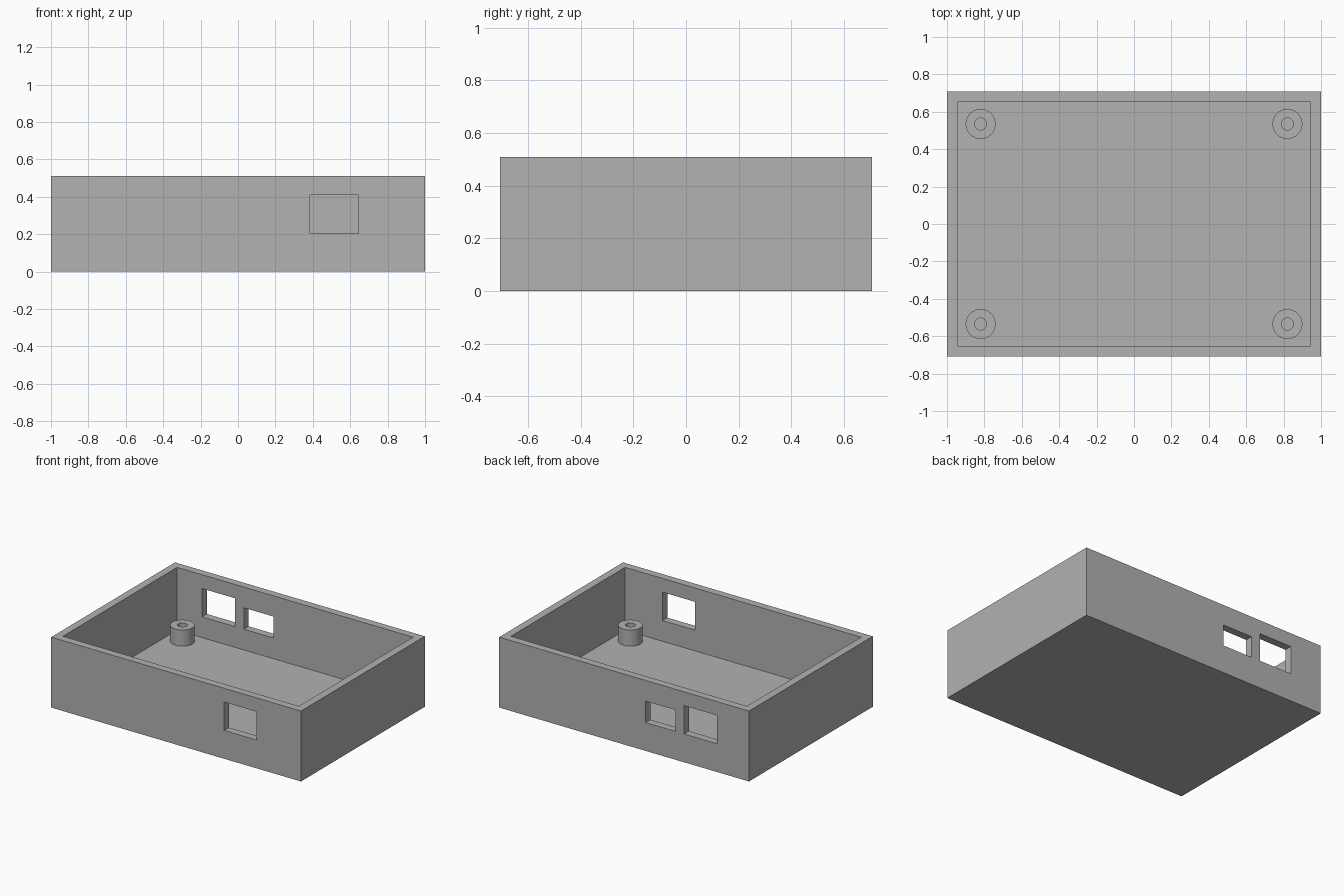
import bpy
import bmesh

cube = bpy.data.objects.get("Cube")
if cube:
    bpy.data.objects.remove(cube, do_unlink=True)

HALF_X, HALF_Y, HEIGHT = 1.0, 0.708, 0.51
WALL = 0.055
POST_X, POST_Y, POST_TOP = 0.82, 0.535, 0.172
POST_R, HOLE_R = 0.08, 0.032

grey = bpy.data.materials.new("plain grey")
grey.use_nodes = True
grey.diffuse_color = (0.445, 0.445, 0.445, 1)
grey.node_tree.nodes["Principled BSDF"].inputs["Base Color"].default_value = grey.diffuse_color


def make_object(name, bm):
    bmesh.ops.recalc_face_normals(bm, faces=bm.faces)
    mesh = bpy.data.meshes.new(name)
    bm.to_mesh(mesh)
    bm.free()
    mesh.materials.append(grey)
    obj = bpy.data.objects.new(name, mesh)
    bpy.context.collection.objects.link(obj)
    return obj


def make_box(name, x, y, z):
    """Box from (low, high) ranges on each axis."""
    bm = bmesh.new()
    bmesh.ops.create_cube(bm, size=1)
    for v in bm.verts:
        v.co = [r[0] if c < 0 else r[1] for c, r in zip(v.co, (x, y, z))]
    return make_object(name, bm)


def cut(target, cutter):
    cutter.hide_render = True
    mod = target.modifiers.new(cutter.name, "BOOLEAN")
    mod.operation = "DIFFERENCE"
    mod.solver = "EXACT"
    mod.object = cutter
    bpy.context.view_layer.objects.active = target
    bpy.ops.object.modifier_apply(modifier=mod.name)
    bpy.data.objects.remove(cutter, do_unlink=True)


# Open tray with an even wall and floor
tray = make_box("enclosure_tray", (-HALF_X, HALF_X), (-HALF_Y, HALF_Y), (0, HEIGHT))
cut(tray, make_box("cavity", (WALL - HALF_X, HALF_X - WALL),
                   (WALL - HALF_Y, HALF_Y - WALL), (WALL, HEIGHT + 0.2)))

# Connector openings: one in the front wall, two in the back wall
openings = [
    ("front_opening", -1, (0.385, 0.645), 0.41),
    ("back_large_opening", 1, (-0.745, -0.48), 0.41),
    ("back_small_opening", 1, (-0.41, -0.172), 0.36),
]
for name, side, x_range, top in openings:
    y_range = sorted((side * (HALF_Y - 0.1), side * (HALF_Y + 0.1)))
    cut(tray, make_box(name, x_range, y_range, (0.205, top)))


# Hollow screw posts, lathed from a wall profile
def make_post(name, x, y, segments=48):
    bm = bmesh.new()
    profile = [(HOLE_R, WALL), (HOLE_R, POST_TOP), (POST_R, POST_TOP), (POST_R, WALL)]
    verts = [bm.verts.new((r, 0, z)) for r, z in profile]
    edges = [bm.edges.new(pair) for pair in zip(verts, verts[1:])]
    bmesh.ops.spin(bm, geom=verts + edges, cent=(0, 0, 0), axis=(0, 0, 1),
                   angle=6.2831853, steps=segments, use_duplicate=False)
    bmesh.ops.remove_doubles(bm, verts=bm.verts, dist=0.0005)
    post = make_object(name, bm)
    post.location = (x, y, 0)
    bpy.ops.object.select_all(action="DESELECT")
    post.select_set(True)
    bpy.context.view_layer.objects.active = post
    bpy.ops.object.shade_smooth_by_angle()


for y_name, sy in (("front", -1), ("back", 1)):
    for x_name, sx in (("right", -1), ("left", 1)):
        make_post(f"{y_name}_{x_name}_screw_post", sx * POST_X, sy * POST_Y)
